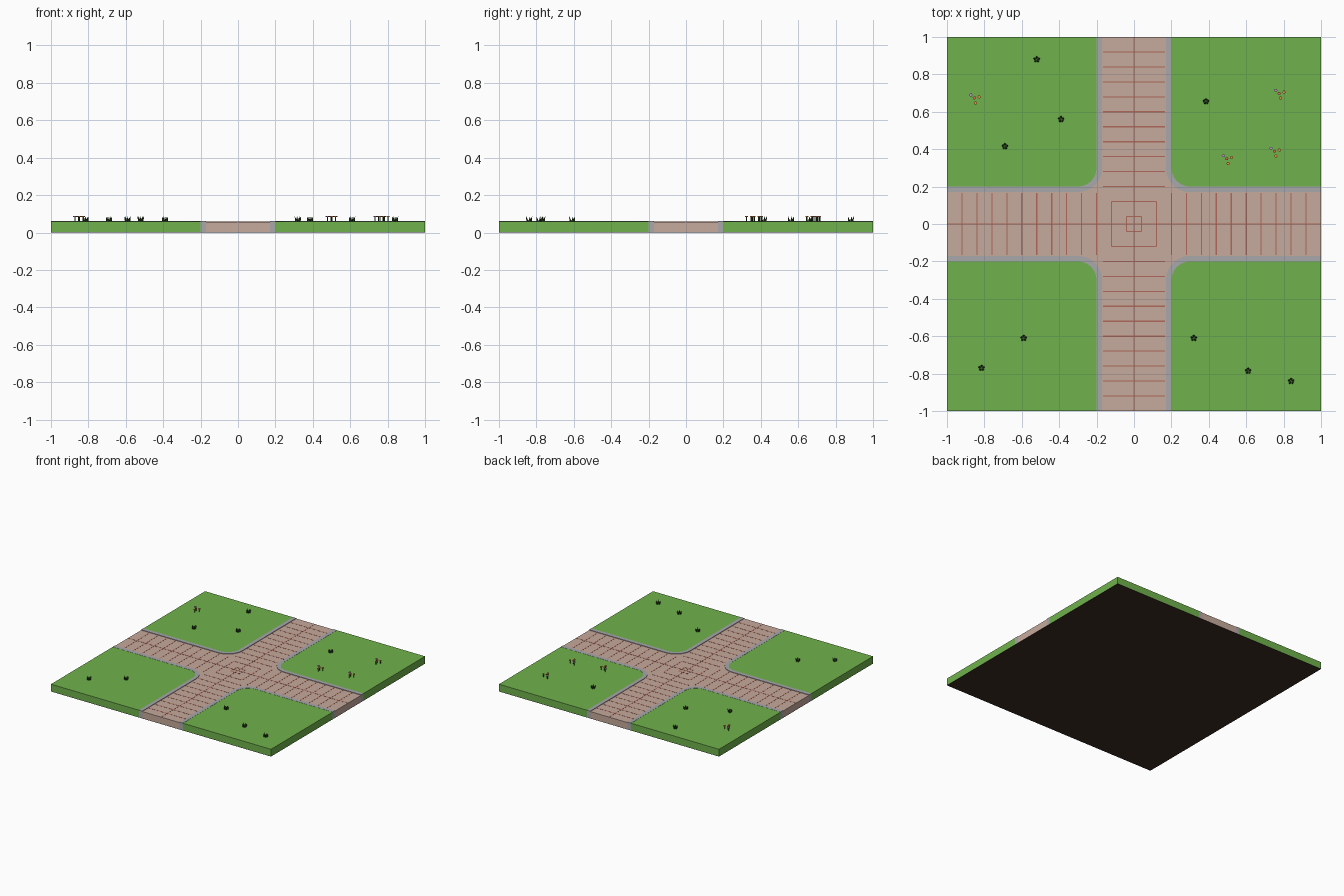
import bpy, bmesh, math
from math import cos, sin, pi

old = bpy.data.objects.get("Cube")
if old:
    bpy.data.objects.remove(old)


def material(name, r, g, b):
    m = bpy.data.materials.new(name)
    lin = [((c / 255 + 0.055) / 1.055) ** 2.4 for c in (r, g, b)] + [1]
    m.use_nodes = True
    m.diffuse_color = lin
    m.node_tree.nodes["Principled BSDF"].inputs["Base Color"].default_value = lin
    return m


LAWN = material("lawn green", 112, 178, 76)
STONE = material("kerb grey", 168, 168, 172)
PAVING = material("paving pink", 198, 170, 156)
JOINT = material("joint red", 176, 104, 88)
SOIL = material("soil brown", 62, 44, 38)
LEAF = material("leaf dark green", 44, 74, 34)
LILAC = material("petal lilac", 190, 155, 205)
ORANGE = material("petal orange", 235, 150, 60)
CORAL = material("petal coral", 225, 110, 90)

EDGE, KERB, BEND, TOP = 0.2, 0.03, 0.1, 0.06


def make(name, bm, mat):
    bmesh.ops.recalc_face_normals(bm, faces=bm.faces)
    mesh = bpy.data.meshes.new(name)
    bm.to_mesh(mesh)
    bm.free()
    mesh.materials.append(mat)
    obj = bpy.data.objects.new(name, mesh)
    bpy.context.collection.objects.link(obj)
    return obj


def prism(bm, outline, z0, z1):
    """Extrude a flat outline between two heights."""
    face = bm.faces.new([bm.verts.new((x, y, z0)) for x, y in outline])
    up = bmesh.ops.extrude_face_region(bm, geom=[face])["geom"]
    bmesh.ops.translate(bm, vec=(0, 0, z1 - z0),
                        verts=[v for v in up if isinstance(v, bmesh.types.BMVert)])


def box(bm, x0, x1, y0, y1, z0, z1):
    prism(bm, [(x0, y0), (x1, y0), (x1, y1), (x0, y1)], z0, z1)


def corner_line(inset):
    """Rounded line around one lawn, moved out towards the road by inset."""
    c, r, e = EDGE + BEND, BEND + inset, EDGE - inset
    arc = [(c - r * cos(a), c - r * sin(a)) for a in (i * pi / 12 for i in range(7))]
    return [(e, 1)] + arc + [(1, e)]


# Four lawns and their kerbs
for side_y, row in ((-1, "front"), (1, "back")):
    for side_x, col in ((-1, "right"), (1, "left")):
        def place(pts):
            return [(x * side_x, y * side_y) for x, y in pts]
        bm = bmesh.new()
        prism(bm, place(corner_line(0) + [(1, 1)]), 0.002, TOP)
        make(f"{row}_{col}_lawn", bm, LAWN)
        bm = bmesh.new()
        prism(bm, place(corner_line(0) + corner_line(KERB)[::-1]), 0.002, TOP + 0.001)
        make(f"{row}_{col}_kerb", bm, STONE)

# Crossing paths as one cross-shaped slab
quarter = corner_line(KERB)
cross = []
for k in range(4):
    c, s = round(cos(k * pi / 2)), round(sin(k * pi / 2))
    cross += [(x * c - y * s, x * s + y * c) for x, y in quarter[::-1]]
bm = bmesh.new()
prism(bm, cross, 0.002, 0.057)
make("paved_crossing", bm, PAVING)

# Soil underside
bm = bmesh.new()
box(bm, -1, 1, -1, 1, 0, 0.002)
make("soil_base", bm, SOIL)

# Paving joints: cross strips, centre lines and two square rings
bm = bmesh.new()
Z0, Z1, W = 0.056, 0.0578, 0.003


def strip(x, y, half_x, half_y):
    box(bm, x - half_x, x + half_x, y - half_y, y + half_y, Z0, Z1)


strip(0, 0, 1, W)
strip(0, 0, W, 1)
for i in range(10):
    for s in (-1, 1):
        d = s * (0.2 + 0.08 * i)
        strip(d, 0, W, 0.165)
        strip(0, d, 0.165, W)
for r in (0.12, 0.04):
    for s in (-1, 1):
        strip(s * r, 0, W, r)
        strip(0, s * r, r, W)
make("paving_joints", bm, JOINT)

# Grass tufts: five leaning blades around a point
TUFTS = [(-.52, .88), (-.39, .56), (-.69, .415), (.385, .655), (-.59, -.61),
         (-.815, -.77), (.32, -.61), (.61, -.785), (.84, -.84)]
bm = bmesh.new()
for x, y in TUFTS:
    for k in range(5):
        a = pi / 2 + k * 2 * pi / 5
        u, v = cos(a), sin(a)
        base = [bm.verts.new((x + u * d - v * w, y + v * d + u * w, TOP))
                for d, w in ((.002, 0), (.012, .007), (.016, 0), (.012, -.007))]
        tip = bm.verts.new((x + u * .018, y + v * .018, TOP + .027))
        bm.faces.new(base)
        for i in range(4):
            bm.faces.new((base[i], base[(i + 1) % 4], tip))
make("grass_tufts", bm, LEAF)

# Flower clusters: thin stems with flat heads
CLUSTERS = [(-.85, .67), (.78, .695), (.5, .345), (.755, .385)]
HEADS = [(-.022, .02, LILAC), (.022, .01, ORANGE), (.003, -.022, ORANGE), (-.004, .004, CORAL)]


def disc(bm, x, y, r, z0, z1, n):
    prism(bm, [(x + r * cos(i * 2 * pi / n), y + r * sin(i * 2 * pi / n)) for i in range(n)], z0, z1)


stems = bmesh.new()
petals = {m: bmesh.new() for m in (LILAC, ORANGE, CORAL)}
for cx, cy in CLUSTERS:
    for dx, dy, m in HEADS:
        disc(stems, cx + dx, cy + dy, .003, TOP, .082, 5)
        disc(petals[m], cx + dx, cy + dy, .009, .082, .087, 6)
make("flower_stems", stems, LEAF)
for m, bm in petals.items():
    make(m.name.split()[1] + "_flower_heads", bm, m)
